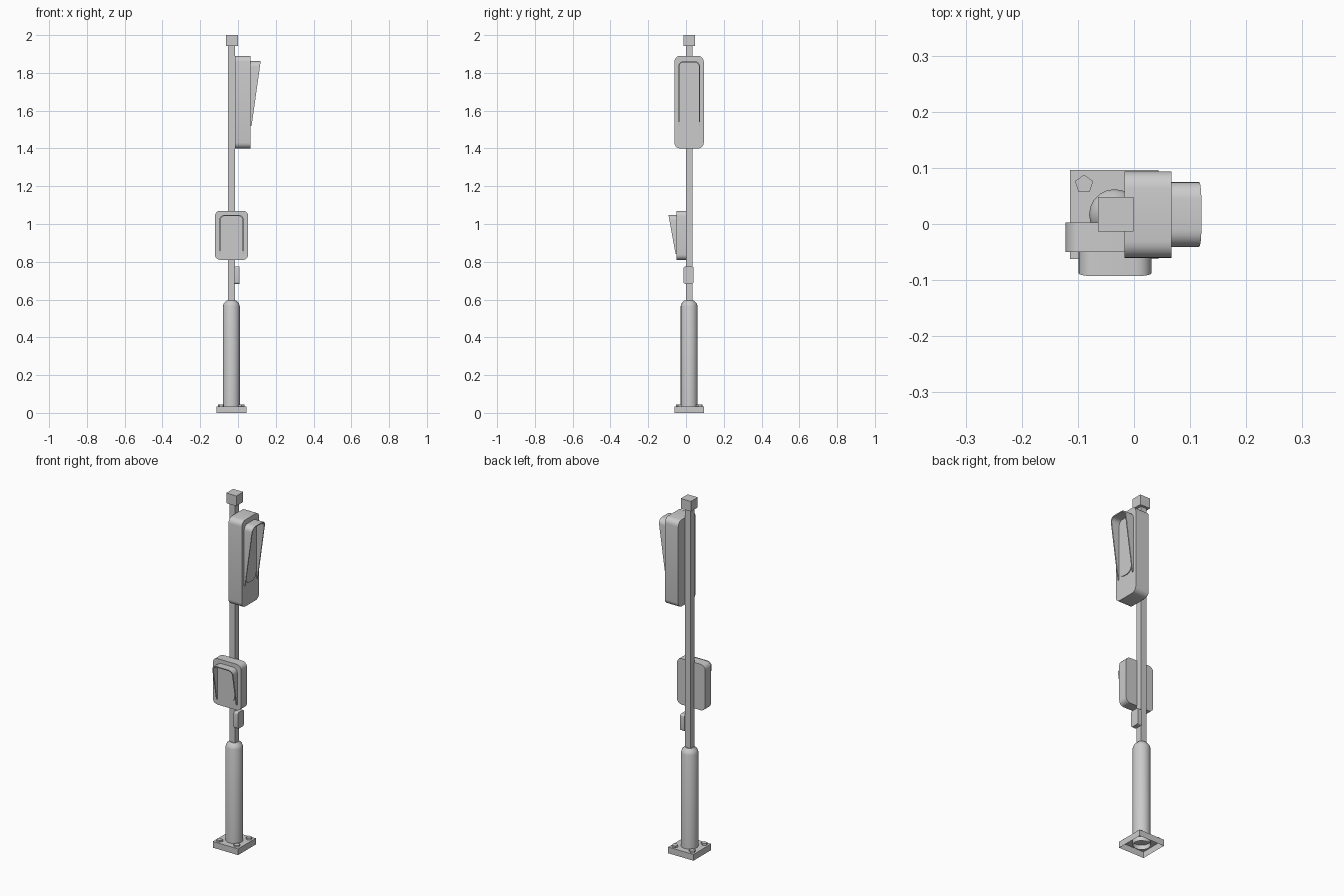
import bpy, bmesh, math
from mathutils import Vector

if "Cube" in bpy.data.objects:
    bpy.data.objects.remove(bpy.data.objects["Cube"])

CX, CY = -0.035, 0.017   # pole axis


def make(name, verts, faces, smooth=True):
    me = bpy.data.meshes.new(name)
    me.from_pydata(verts, [], faces)
    bm = bmesh.new()
    bm.from_mesh(me)
    bmesh.ops.recalc_face_normals(bm, faces=bm.faces)
    bm.to_mesh(me)
    bm.free()
    ob = bpy.data.objects.new(name, me)
    bpy.context.collection.objects.link(ob)
    if smooth:
        bpy.ops.object.select_all(action='DESELECT')
        ob.select_set(True)
        bpy.context.view_layer.objects.active = ob
        bpy.ops.object.shade_smooth_by_angle(angle=math.radians(35))
    return ob


def box(name, x0, x1, y0, y1, z0, z1, bottom=True):
    v = [(x, y, z) for z in (z0, z1) for x, y in ((x0, y0), (x1, y0), (x1, y1), (x0, y1))]
    f = [(4, 5, 6, 7)] + [(i, (i + 1) % 4, (i + 1) % 4 + 4, i + 4) for i in range(4)]
    if bottom:
        f.append((3, 2, 1, 0))
    return make(name, v, f, False)


def lathe(name, cx, cy, profile, n, rot=0.0, cap=True, smooth=True):
    v, f = [], []
    for r, z in profile:
        for i in range(n):
            a = rot + 2 * math.pi * i / n
            v.append((cx + r * math.cos(a), cy + r * math.sin(a), z))
    for k in range(len(profile) - 1):
        for i in range(n):
            j = (i + 1) % n
            f.append((k * n + i, k * n + j, (k + 1) * n + j, (k + 1) * n + i))
    if cap:
        f.append(tuple(range(len(v) - n, len(v))))
    return make(name, v, f, smooth)


def arc(cu, cv, r, a0, seg=5):
    return [(cu + r * math.cos(math.radians(a0 + 90 * i / seg)),
             cv + r * math.sin(math.radians(a0 + 90 * i / seg))) for i in range(seg + 1)]


def rounded(u0, u1, v0, v1, r):
    return (arc(u1 - r, v1 - r, r, 0) + arc(u0 + r, v1 - r, r, 90)
            + arc(u0 + r, v0 + r, r, 180) + arc(u1 - r, v0 + r, r, 270))


# local (across, up, outward) to world
def side(u, v, d):
    return (d, u, v)


def front(u, v, d):
    return (u, -d, v)


def slab(name, to, rect, r, d0, d1):
    p = rounded(*rect, r)
    n = len(p)
    v = [to(a, b, d) for d in (d0, d1) for a, b in p]
    f = [(i, (i + 1) % n, (i + 1) % n + n, i + n) for i in range(n)]
    f += [tuple(range(n))[::-1], tuple(range(n, 2 * n))]
    return make(name, v, f)


def visor(name, to, rect, r, t, d0, low, high):
    """Arched hood whose depth grows towards the top."""
    u0, u1, v0, v1 = rect

    def path(o):
        return ([(u1 - o, v0)] + arc(u1 - r, v1 - r, r - o, 0)
                + arc(u0 + r, v1 - r, r - o, 90) + [(u0 + o, v0)])

    v, f = [], []
    for a, b in zip(path(0), path(t)):
        for q in (a, b):
            d = low + (high - low) * (q[1] - v0) / (v1 - v0)
            v += [to(*q, d0), to(*q, d)]
    # per station: outer back, outer front, inner back, inner front
    ring = (0, 1, 3, 2)
    m = len(v) // 4
    for k in range(m - 1):
        for i in range(4):
            a, b = ring[i], ring[(i + 1) % 4]
            f.append((4 * k + a, 4 * k + b, 4 * k + 4 + b, 4 * k + 4 + a))
    f += [ring, tuple(4 * (m - 1) + i for i in ring[::-1])]
    return make(name, v, f)


# base plate, open underneath, with four bolts
box("base_plate", CX - .079, CX + .079, CY - .079, CY + .079, 0, .035, bottom=False)
for sx in (-1, 1):
    for sy in (-1, 1):
        lathe("bolt", CX + sx * .054, CY + sy * .054, [(.017, .034), (.017, .045)],
              5, math.radians(18 + 72 * (sx + 1) / 4), smooth=False)

# post sleeve, square pole and cap
lathe("post_sleeve", CX, CY, [(.045, .01), (.045, .565), (.04, .58), (.025, .595)], 20)
box("pole", CX - .018, CX + .018, CY - .018, CY + .018, .58, 1.95)
box("pole_cap", CX - .029, CX + .034, CY - .03, CY + .031, 1.943, 2.0)

# tall upper signal facing the side
slab("upper_housing", side, (-.061, .094, 1.4, 1.89), .03, -.017, .067)
slab("upper_lens", side, (-.03, .062, 1.525, 1.848), .035, .06, .071)
visor("upper_visor", side, (-.041, .075, 1.52, 1.862), .03, .006, .062, .072, .12)

# small lower signal facing front
slab("lower_housing", front, (-.122, .054, .81, 1.07), .028, -.003, .05)
slab("lower_lens", front, (-.085, .017, .852, 1.035), .03, .044, .054)
visor("lower_visor", front, (-.099, .031, .84, 1.048), .028, .006, .046, .055, .093)

# push button box
slab("button_box", side, (-.013, .041, .683, .775), .01, -.018, .008)
